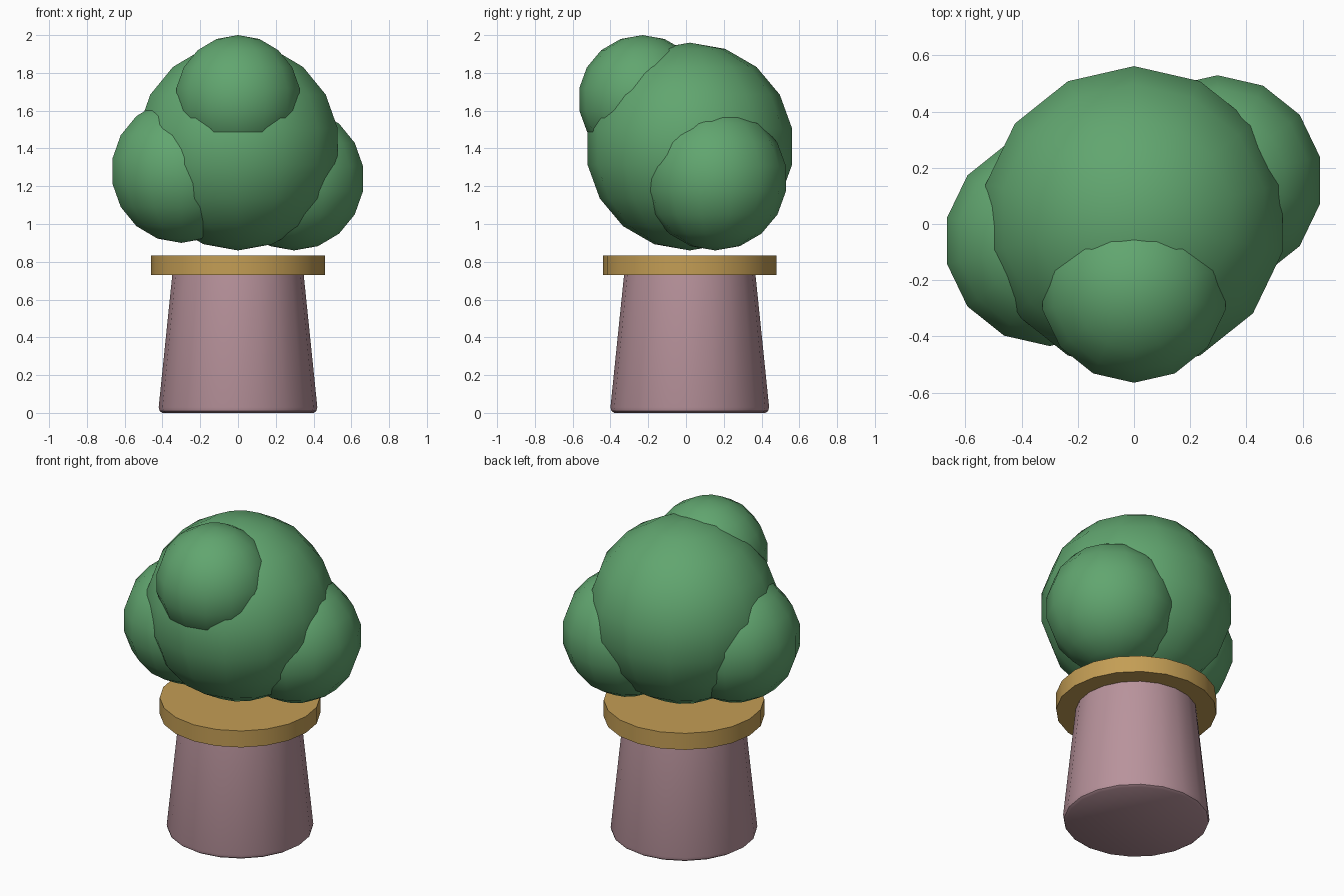
import bpy
import bmesh
from math import radians

cube = bpy.data.objects.get("Cube")
if cube:
    bpy.data.objects.remove(cube, do_unlink=True)


def material(name, rgb):
    mat = bpy.data.materials.new(name)
    mat.use_nodes = True
    mat.diffuse_color = (*rgb, 1)
    mat.node_tree.nodes["Principled BSDF"].inputs["Base Color"].default_value = (*rgb, 1)
    return mat


leaf_green = material("leaf green", (0.12, 0.38, 0.16))
trunk_pink = material("dusty pink", (0.48, 0.29, 0.33))
rim_tan = material("tan", (0.55, 0.34, 0.09))

CENTRE_Y = 0.02


def finish(name, bm, location, mat, sharp_angle):
    """Turn a bmesh into a smooth shaded object."""
    mesh = bpy.data.meshes.new(name)
    bm.normal_update()
    bm.to_mesh(mesh)
    bm.free()
    mesh.materials.append(mat)
    obj = bpy.data.objects.new(name, mesh)
    bpy.context.collection.objects.link(obj)
    obj.location = location
    bpy.ops.object.select_all(action="DESELECT")
    obj.select_set(True)
    bpy.context.view_layer.objects.active = obj
    bpy.ops.object.shade_smooth_by_angle(angle=radians(sharp_angle))
    return obj


def turned(name, profile, mat, sides=20):
    """Closed round part from (radius, height) rings, bottom to top."""
    bm = bmesh.new()
    rings = []
    for radius, z in profile:
        ring = bmesh.ops.create_circle(bm, segments=sides, radius=radius)["verts"]
        for v in ring:
            v.co.z = z
        rings.append(ring)
    for low, high in zip(rings, rings[1:]):
        for i in range(sides):
            j = (i + 1) % sides
            bm.faces.new((low[i], low[j], high[j], high[i]))
    bm.faces.new(rings[0])
    bm.faces.new(rings[-1])
    bmesh.ops.recalc_face_normals(bm, faces=bm.faces)
    return finish(name, bm, (0, CENTRE_Y, 0), mat, 40)


def foliage(name, radius, location):
    """Coarse smooth ball of leaves."""
    bm = bmesh.new()
    bmesh.ops.create_uvsphere(bm, u_segments=14, v_segments=9, radius=radius)
    return finish(name, bm, location, leaf_green, 60)


# Tapered base with a softened bottom edge, and the flat disc on top
turned("tapered_base", [(0.40, 0), (0.415, 0.01), (0.42, 0.03), (0.347, 0.74)], trunk_pink)
turned("rim_disc", [(0.46, 0.73), (0.46, 0.834)], rim_tan)

# Crown of overlapping balls
foliage("crown_main", 0.55, (0, CENTRE_Y, 1.41))
foliage("crown_front_top", 0.34, (0, -0.23, 1.66))
foliage("crown_right", 0.38, (-0.30, -0.06, 1.28))
foliage("crown_left", 0.38, (0.297, 0.155, 1.24))
